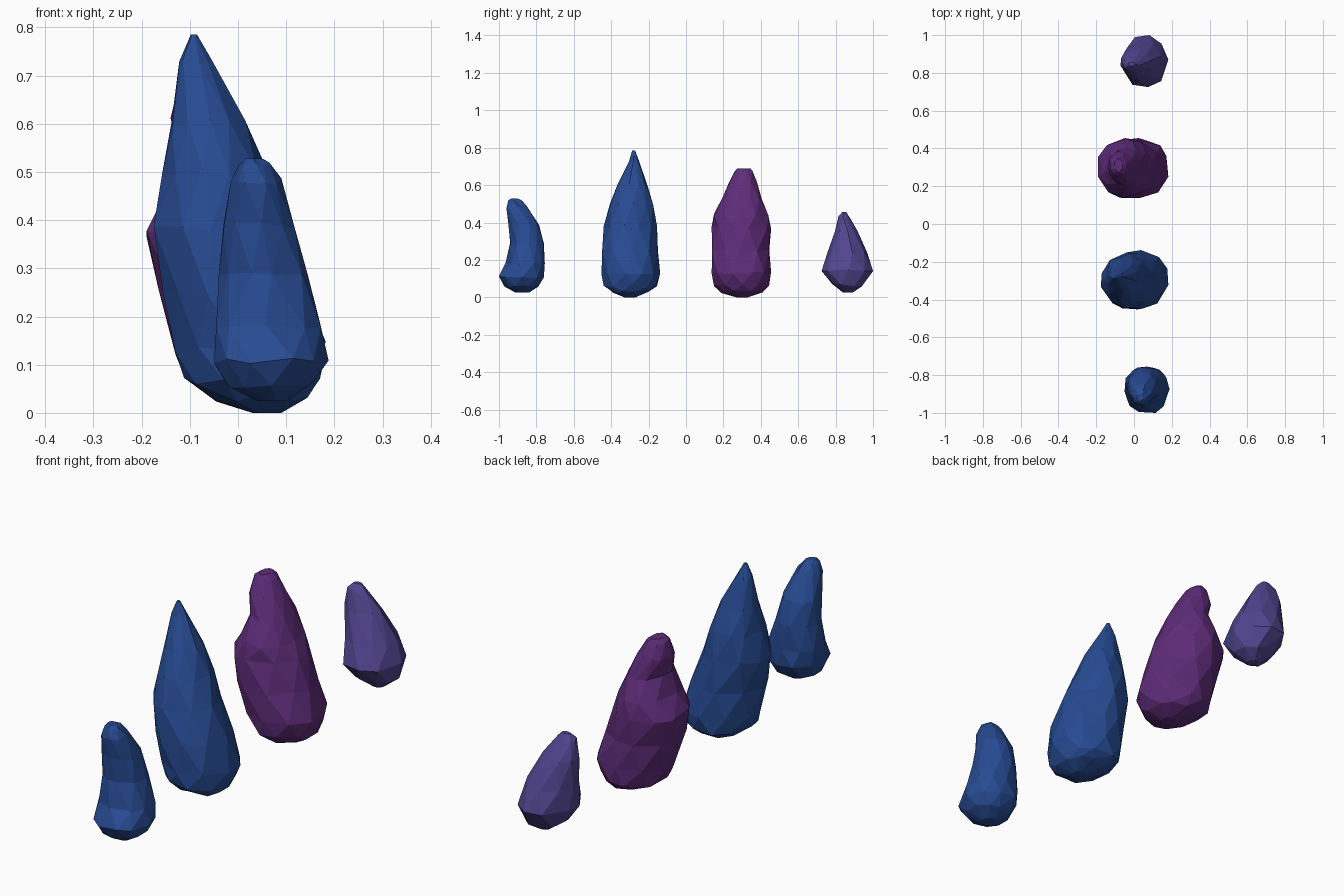
import bpy, bmesh, math, random


def material(name, rgb):
    m = bpy.data.materials.new(name)
    m.diffuse_color = (*rgb, 1)
    return m


def crystal(name, rings, mat, seed, n=10):
    """Loft faceted rings given as (z, x_min, x_max, y_min, y_max)."""
    rng = random.Random(seed)
    bm = bmesh.new()
    loops = []
    for k, (z, x0, x1, y0, y1) in enumerate(rings):
        # irregular polygon, staggered between rings, fitted to its extents
        pts = []
        for i in range(n):
            a = math.tau * (i + 0.5 * (k % 2) + rng.uniform(-0.2, 0.2)) / n
            r = rng.uniform(0.97, 1.03)
            pts.append((r * math.cos(a), r * math.sin(a)))
        xs, ys = [p[0] for p in pts], [p[1] for p in pts]
        end = k in (0, len(rings) - 1)
        loop = []
        for px, py in pts:
            u = (px - min(xs)) / (max(xs) - min(xs))
            v = (py - min(ys)) / (max(ys) - min(ys))
            dz = 0 if end else rng.uniform(-0.008, 0.008)
            loop.append(bm.verts.new((x0 + u * (x1 - x0), y0 + v * (y1 - y0), z + dz)))
        loops.append(loop)
    # staggered triangles between neighbouring rings
    for k in range(len(loops) - 1):
        lo, hi = loops[k], loops[k + 1]
        for i in range(n):
            j = (i + 1) % n
            if k % 2 == 0:
                bm.faces.new((lo[i], lo[j], hi[i]))
                bm.faces.new((lo[j], hi[j], hi[i]))
            else:
                bm.faces.new((lo[i], lo[j], hi[j]))
                bm.faces.new((lo[i], hi[j], hi[i]))
    bm.faces.new(loops[0][::-1])
    bm.faces.new(loops[-1])
    # merge the almost flat triangles into broad facets
    bmesh.ops.dissolve_limit(bm, angle_limit=math.radians(7),
                             verts=bm.verts[:], edges=bm.edges[:])
    bmesh.ops.recalc_face_normals(bm, faces=bm.faces[:])
    me = bpy.data.meshes.new(name)
    bm.to_mesh(me)
    bm.free()
    ob = bpy.data.objects.new(name, me)
    me.materials.append(mat)
    bpy.context.collection.objects.link(ob)
    return ob


blue = material("blue", (0.02, 0.07, 0.29))
purple = material("purple", (0.11, 0.025, 0.19))
lavender = material("lavender", (0.085, 0.06, 0.28))

# Small blue crystal, hollowed on its front side
crystal("small_blue_crystal", [
    (0.025, 0.04, 0.10, -0.91, -0.84),
    (0.055, -0.02, 0.155, -0.97, -0.79),
    (0.11, -0.05, 0.188, -1.00, -0.76),
    (0.18, -0.045, 0.172, -0.965, -0.755),
    (0.29, -0.04, 0.145, -0.94, -0.76),
    (0.39, -0.03, 0.117, -0.95, -0.785),
    (0.48, -0.015, 0.09, -0.96, -0.85),
    (0.515, 0.0, 0.065, -0.95, -0.875),
    (0.528, 0.015, 0.05, -0.935, -0.90)], blue, 3)

# Tall pointed blue crystal
crystal("tall_blue_crystal", [
    (0.0, 0.03, 0.09, -0.33, -0.27),
    (0.03, -0.05, 0.145, -0.40, -0.19),
    (0.065, -0.112, 0.17, -0.44, -0.155),
    (0.13, -0.13, 0.182, -0.452, -0.138),
    (0.25, -0.155, 0.15, -0.448, -0.15),
    (0.38, -0.175, 0.105, -0.44, -0.155),
    (0.50, -0.157, 0.06, -0.405, -0.175),
    (0.60, -0.138, 0.015, -0.365, -0.205),
    (0.73, -0.122, -0.055, -0.305, -0.25),
    (0.785, -0.098, -0.085, -0.288, -0.272)], blue, 8)

# Purple crystal with a notch under the tip
crystal("purple_crystal", [
    (0.0, 0.03, 0.09, 0.27, 0.33),
    (0.03, -0.05, 0.145, 0.19, 0.41),
    (0.065, -0.11, 0.17, 0.15, 0.445),
    (0.13, -0.13, 0.182, 0.137, 0.455),
    (0.25, -0.165, 0.15, 0.14, 0.445),
    (0.37, -0.19, 0.11, 0.137, 0.455),
    (0.44, -0.155, 0.08, 0.15, 0.44),
    (0.53, -0.12, 0.04, 0.195, 0.405),
    (0.61, -0.14, 0.0, 0.23, 0.38),
    (0.67, -0.125, -0.04, 0.258, 0.36),
    (0.69, -0.105, -0.06, 0.275, 0.345)], purple, 15)

# Small lavender crystal
crystal("lavender_crystal", [
    (0.025, 0.05, 0.10, 0.84, 0.89),
    (0.065, -0.015, 0.15, 0.78, 0.945),
    (0.14, -0.06, 0.182, 0.725, 1.0),
    (0.23, -0.068, 0.145, 0.755, 0.97),
    (0.35, -0.072, 0.085, 0.795, 0.92),
    (0.43, -0.06, 0.03, 0.815, 0.878),
    (0.455, -0.03, 0.005, 0.835, 0.857)], lavender, 21, n=9)
